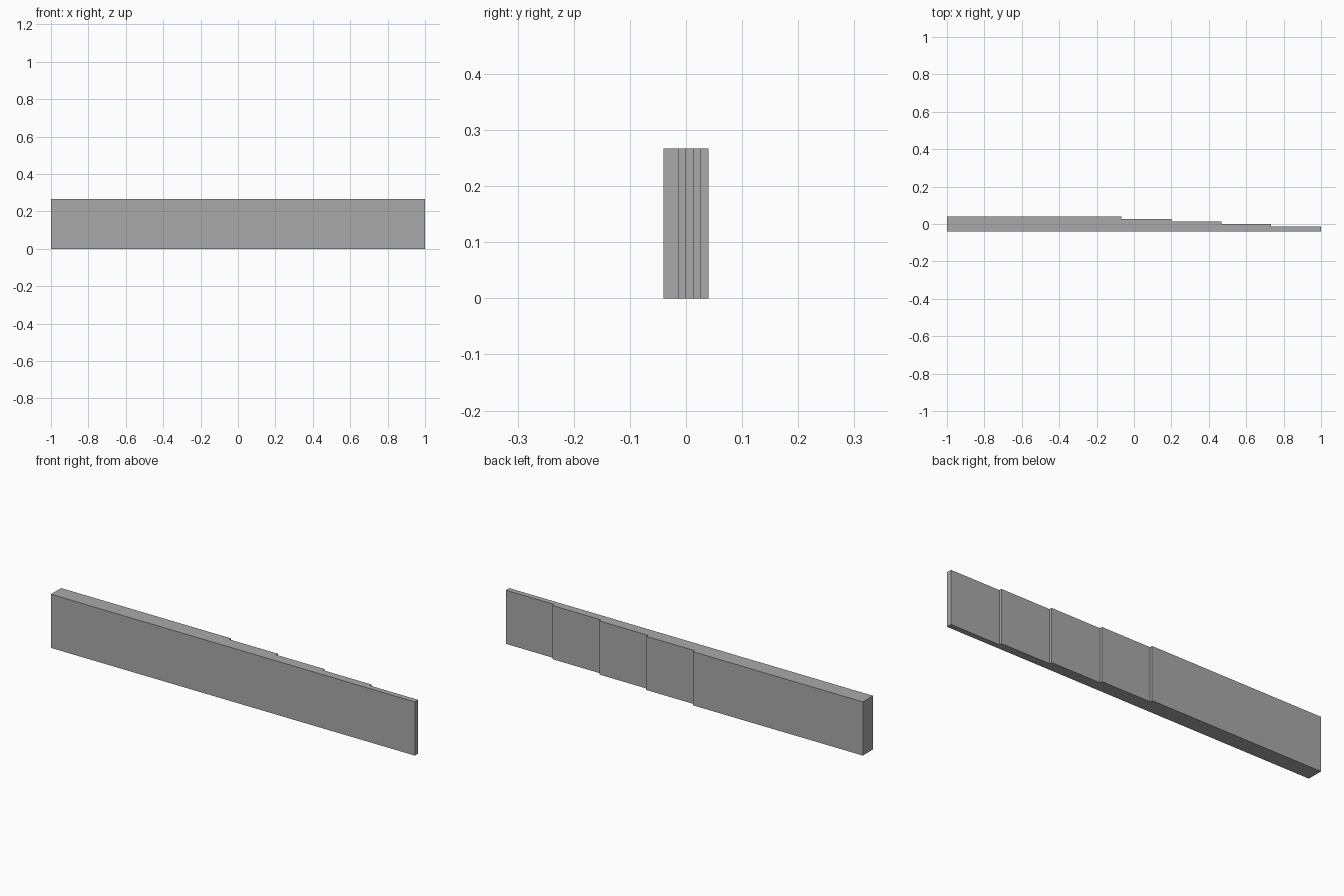
import bpy
import bmesh

default = bpy.data.objects.get("Cube")
if default:
    bpy.data.objects.remove(default, do_unlink=True)

# Plain grey material
grey = bpy.data.materials.new("grey")
grey.use_nodes = True
colour = (0.4, 0.4, 0.4, 1.0)
grey.diffuse_color = colour
grey.node_tree.nodes["Principled BSDF"].inputs["Base Color"].default_value = colour

# Stepped plan outline: a thick bar that thins in equal steps toward the right end
UNIT = 4 / 15          # tread length, also the bar height
DROP = 0.2 / 15        # thickness lost at each step
FRONT, BACK, STEPS = -0.04, 0.04, 4

outline = [(-1, BACK), (-1, FRONT), (1, FRONT)]
for i in range(STEPS):
    x = 1 - i * UNIT
    y = BACK - (STEPS - i) * DROP
    outline += [(x, y), (x - UNIT, y)]
outline.append((1 - STEPS * UNIT, BACK))

# Extrude the outline upward
bm = bmesh.new()
base = bm.faces.new([bm.verts.new((x, y, 0)) for x, y in outline])
extruded = bmesh.ops.extrude_face_region(bm, geom=[base], use_keep_orig=True)
top = [v for v in extruded["geom"] if isinstance(v, bmesh.types.BMVert)]
bmesh.ops.translate(bm, verts=top, vec=(0, 0, UNIT))
bmesh.ops.recalc_face_normals(bm, faces=bm.faces)

mesh = bpy.data.meshes.new("stepped_bar")
bm.to_mesh(mesh)
bm.free()
mesh.materials.append(grey)
bar = bpy.data.objects.new("stepped_bar", mesh)
bpy.context.collection.objects.link(bar)
